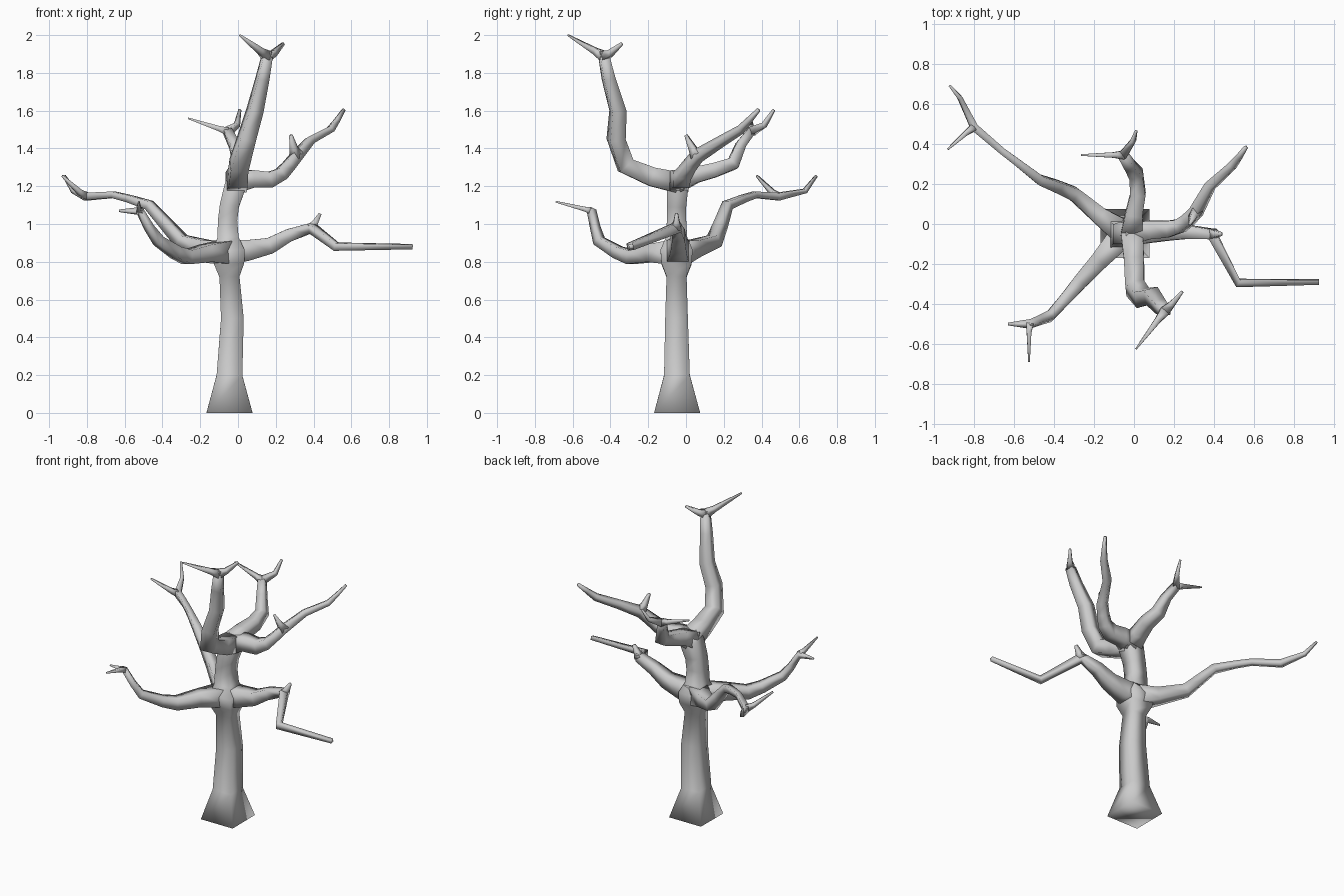
import bpy, bmesh
from mathutils import Vector


def sweep(bm, path):
    """Square tube along (x, y, z, half width) points, mitred at the bends."""
    pts = [Vector(p[:3]) for p in path]
    dirs = [(b - a).normalized() for a, b in zip(pts, pts[1:])]
    tans = [dirs[0]] + [(a + b).normalized() for a, b in zip(dirs, dirs[1:])] + [dirs[-1]]
    t = tans[0]
    side = Vector((1, 0, 0)) if abs(t.z) > 0.9 else t.cross(Vector((0, 0, 1))).normalized()
    rings = []
    for i, (p, tan) in enumerate(zip(pts, tans)):
        if i:
            side = tans[i - 1].rotation_difference(tan) @ side
        side = (side - tan * side.dot(tan)).normalized()
        up = tan.cross(side)
        r = path[i][3]
        rings.append([bm.verts.new(p + r * (a * side + b * up))
                      for a, b in ((-1, -1), (1, -1), (1, 1), (-1, 1))])
    for lo, hi in zip(rings, rings[1:]):
        for k in range(4):
            n = (k + 1) % 4
            bm.faces.new((lo[k], lo[n], hi[n], hi[k]))
    bm.faces.new(rings[0][::-1])
    bm.faces.new(rings[-1])


def limb(name, *paths):
    bm = bmesh.new()
    for path in paths:
        sweep(bm, path)
    bmesh.ops.recalc_face_normals(bm, faces=bm.faces)
    for f in bm.faces:
        f.smooth = True
    mesh = bpy.data.meshes.new(name)
    bm.to_mesh(mesh)
    bm.free()
    bpy.context.collection.objects.link(bpy.data.objects.new(name, mesh))


LOW = (-.05, -.045, .85, .065)    # lower branching point
HIGH = (-.01, -.045, 1.22, .055)  # upper branching point

# Trunk with flared square foot
limb("trunk", [
    (-.045, -.047, 0, .122), (-.045, -.048, .2, .068), (-.03, -.05, .5, .06),
    (-.045, -.05, .72, .053), (-.047, -.05, .79, .08), (-.05, -.05, .86, .085),
    (-.053, -.05, .93, .056), (-.055, -.05, 1.02, .051), (-.045, -.05, 1.1, .051),
    (-.015, -.045, 1.2, .056), (0, -.045, 1.27, .04)])

# Lower right branch with long bent end
fork = (.39, -.05, .98, .027)
limb("right_lower_branch",
     [LOW, (.05, -.043, .86, .055), (.17, -.04, .885, .043), (.27, -.04, .94, .034), fork,
      (.52, -.295, .88, .02), (.925, -.29, .88, .012)],
     [fork, (.41, -.05, 1.01, .016), (.435, -.05, 1.055, .008)])

# Lower left branch reaching back
fork = (-.80, .485, 1.145, .02)
limb("left_back_branch",
     [LOW, (-.17, .04, .87, .044), (-.30, .15, .91, .034), (-.38, .185, 1.0, .029),
      (-.47, .22, 1.1, .024), (-.58, .305, 1.135, .019), (-.66, .365, 1.155, .017), fork,
      (-.87, .63, 1.175, .012), (-.92, .69, 1.255, .006)],
     [fork, (-.84, .455, 1.17, .013), (-.93, .375, 1.255, .005)])

# Lower left branch reaching forward
fork = (-.52, -.50, 1.07, .018)
limb("left_front_branch",
     [LOW, (-.17, -.18, .845, .046), (-.27, -.29, .825, .037), (-.33, -.36, .85, .031),
      (-.42, -.46, .91, .025), (-.47, -.48, .98, .02), fork, (-.63, -.5, 1.07, .005)],
     [fork, (-.525, -.54, 1.08, .012), (-.525, -.69, 1.118, .004)])

# Tall main branch
fork = (.155, -.435, 1.89, .025)
limb("tall_branch",
     [HIGH, (0, -.18, 1.25, .05), (.005, -.32, 1.31, .047), (.045, -.37, 1.45, .042),
      (.09, -.36, 1.6, .038), (.13, -.41, 1.77, .031), fork],
     [fork, (.12, -.48, 1.915, .016), (.01, -.625, 2.0, .004)],
     [fork, (.19, -.40, 1.905, .016), (.24, -.34, 1.955, .007)])

# Upper back branch
fork = (-.055, .345, 1.49, .022)
limb("back_upper_branch",
     [HIGH, (0, .05, 1.26, .043), (.02, .15, 1.285, .038), (.01, .25, 1.32, .034),
      (-.02, .29, 1.42, .026), fork],
     [fork, (-.1, .345, 1.505, .014), (-.265, .345, 1.56, .004)],
     [fork, (-.005, .415, 1.525, .013), (.01, .465, 1.605, .006)])

# Upper right branch with a short twig
fork = (.31, .06, 1.36, .028)
limb("right_upper_branch",
     [HIGH, (.08, -.03, 1.24, .046), (.17, -.025, 1.235, .042), (.23, -.01, 1.265, .034),
      (.27, .02, 1.31, .03), fork, (.38, .19, 1.44, .022), (.49, .29, 1.5, .018),
      (.525, .335, 1.55, .013), (.56, .385, 1.605, .008)],
     [fork, (.295, .035, 1.4, .017), (.28, 0, 1.47, .007)])
